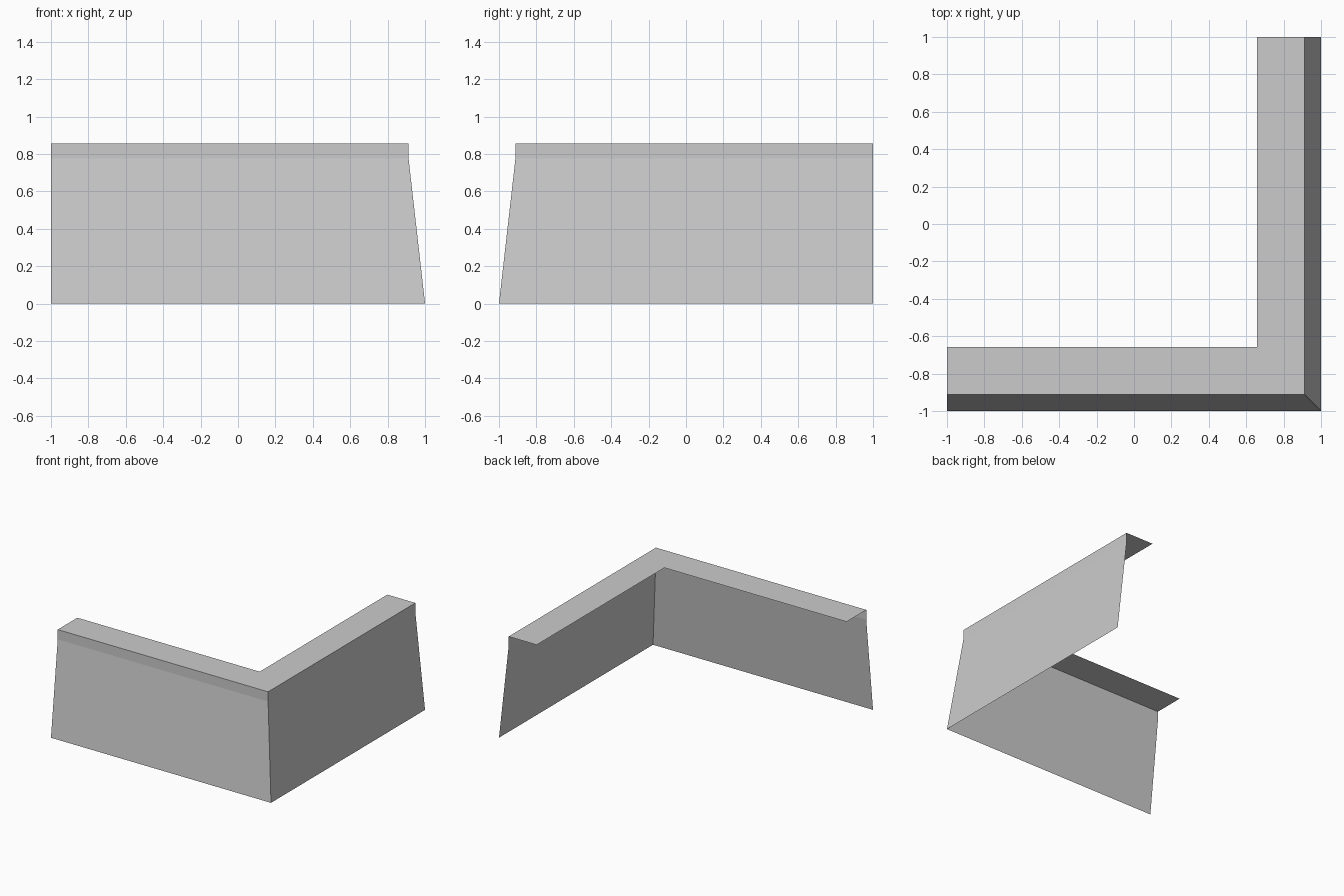
import bpy
import bmesh

cube = bpy.data.objects.get("Cube")
if cube:
    bpy.data.objects.remove(cube, do_unlink=True)

# One grey for the whole sheet
grey = bpy.data.materials.new("light grey")
grey.use_nodes = True
colour = (0.6, 0.6, 0.6, 1)
grey.diffuse_color = colour
grey.node_tree.nodes["Principled BSDF"].inputs["Base Color"].default_value = colour

# Cross-section as (inset from outer edge, height)
wall = [(0, 0), (0.088, 0.775), (0.088, 0.855)]
ledge = [(0.088, 0.855), (0.343, 0.855)]


def corner_sweep(name, profile):
    """Sweep an open profile along the front and left edges, mitred at the corner."""
    bm = bmesh.new()
    rows = []
    for inset, z in profile:
        e = 1 - inset
        rows.append([bm.verts.new(p) for p in ((-1, -e, z), (e, -e, z), (e, 1, z))])
    for low, high in zip(rows, rows[1:]):
        for i in range(2):
            bm.faces.new((low[i], low[i + 1], high[i + 1], high[i]))
    mesh = bpy.data.meshes.new(name)
    bm.to_mesh(mesh)
    bm.free()
    mesh.materials.append(grey)
    obj = bpy.data.objects.new(name, mesh)
    bpy.context.collection.objects.link(obj)


corner_sweep("corner_wall", wall)
corner_sweep("top_ledge", ledge)
